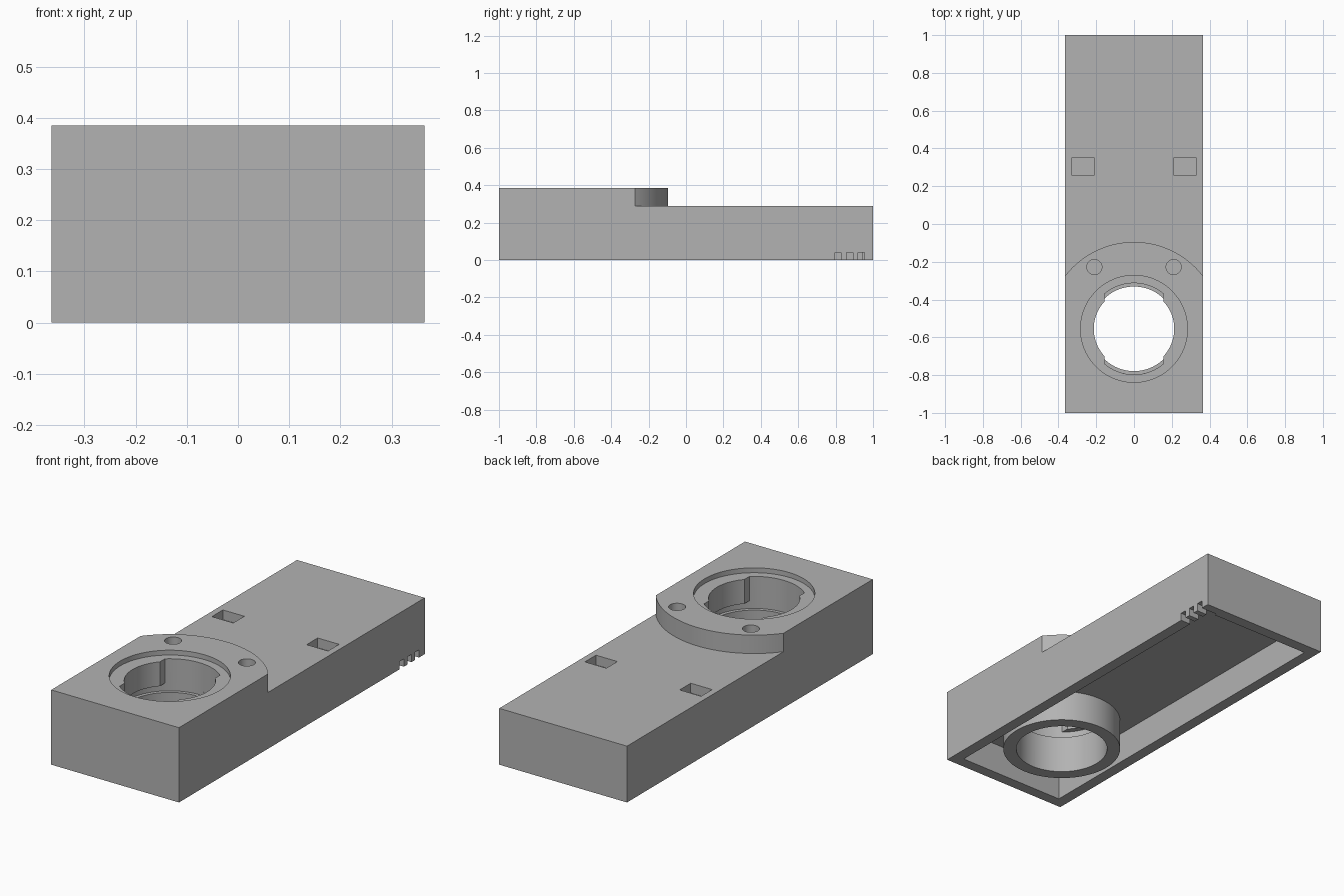
import bpy, bmesh
from math import cos, sin, pi, acos, radians

if "Cube" in bpy.data.objects:
    bpy.data.objects.remove(bpy.data.objects["Cube"], do_unlink=True)

HALF_W, TOP, DECK = 0.364, 0.385, 0.29
WALL, CEILING = 0.058, 0.16
BORE_Y = -0.555

grey = bpy.data.materials.new("plain grey")
grey.use_nodes = True
colour = (0.45, 0.45, 0.45, 1)
grey.diffuse_color = colour
grey.node_tree.nodes["Principled BSDF"].inputs["Base Color"].default_value = colour


def prism(name, outline, z0, z1):
    """Extrude a counter-clockwise plan outline from z0 to z1."""
    bm = bmesh.new()
    face = bm.faces.new([bm.verts.new((x, y, z0)) for x, y in outline])
    up = bmesh.ops.extrude_face_region(bm, geom=[face])["geom"]
    verts = [v for v in up if isinstance(v, bmesh.types.BMVert)]
    bmesh.ops.translate(bm, verts=verts, vec=(0, 0, z1 - z0))
    bmesh.ops.recalc_face_normals(bm, faces=bm.faces)
    mesh = bpy.data.meshes.new(name)
    bm.to_mesh(mesh)
    bm.free()
    mesh.materials.append(grey)
    obj = bpy.data.objects.new(name, mesh)
    bpy.context.collection.objects.link(obj)
    return obj


def rect(x0, x1, y0, y1):
    return [(x0, y0), (x1, y0), (x1, y1), (x0, y1)]


def arc(x, y, r, a0, a1, n):
    return [(x + r * cos(a0 + (a1 - a0) * i / n), y + r * sin(a0 + (a1 - a0) * i / n))
            for i in range(n + 1)]


def circle(x, y, r, n=96):
    return arc(x, y, r, 0, 2 * pi, n)[:-1]


def cut(target, cutter):
    mod = target.modifiers.new("cut", 'BOOLEAN')
    mod.operation, mod.solver, mod.object = 'DIFFERENCE', 'EXACT', cutter
    bpy.context.view_layer.objects.active = target
    bpy.ops.object.modifier_apply(modifier=mod.name)
    bpy.data.objects.remove(cutter, do_unlink=True)


# Full-height block, lowered to the deck behind the round shoulder
body = prism("housing_body", rect(-HALF_W, HALF_W, -1, 1), 0, TOP)
shoulder_r = 0.46
edge = acos(0.42 / shoulder_r)
shoulder = arc(0, BORE_Y, shoulder_r, pi - edge, edge, 64)
cut(body, prism("deck_cutter", shoulder + [(0.42, 1.2), (-0.42, 1.2)], DECK, 0.6))

# Hollow underside, leaving a tube around the bore
cavity = prism("cavity_cutter", rect(WALL - HALF_W, HALF_W - WALL, WALL - 1, 1 - WALL),
               -0.1, CEILING)
cut(cavity, prism("tube_core", circle(0, BORE_Y, 0.288), -0.3, 0.5))
cut(body, cavity)

# Stepped bore: counterbore, neck, twist-lock groove and lower bore
for radius, z0, z1 in ((0.283, 0.36, 0.6), (0.213, -0.1, 0.5),
                       (0.242, 0.195, 0.235), (0.224, -0.2, 0.21)):
    cut(body, prism("bore_cutter", circle(0, BORE_Y, radius), z0, z1))

# Front and back entry slots through the neck
a = acos(0.157 / 0.242)
slots = arc(0, BORE_Y, 0.242, a, pi - a, 24) + arc(0, BORE_Y, 0.242, pi + a, 2 * pi - a, 24)
cut(body, prism("slot_cutter", slots, 0.215, 0.45))

# Screw holes and rectangular pockets on both sides
for s in (-1, 1):
    cut(body, prism("screw_cutter", circle(s * 0.21, -0.228, 0.04, 32), 0.285, 0.5))
    x = s * 0.27
    cut(body, prism("pocket_cutter", rect(x - 0.061, x + 0.061, 0.26, 0.35), 0.24, 0.5))

# Three cable notches through the left wall
for i in range(3):
    y = 0.813 + i * 0.062
    cut(body, prism("notch_cutter", rect(0.27, 0.45, y - 0.017, y + 0.017), -0.1, 0.04))

bpy.ops.object.select_all(action='DESELECT')
body.select_set(True)
bpy.context.view_layer.objects.active = body
bpy.ops.object.shade_smooth_by_angle(angle=radians(30))
